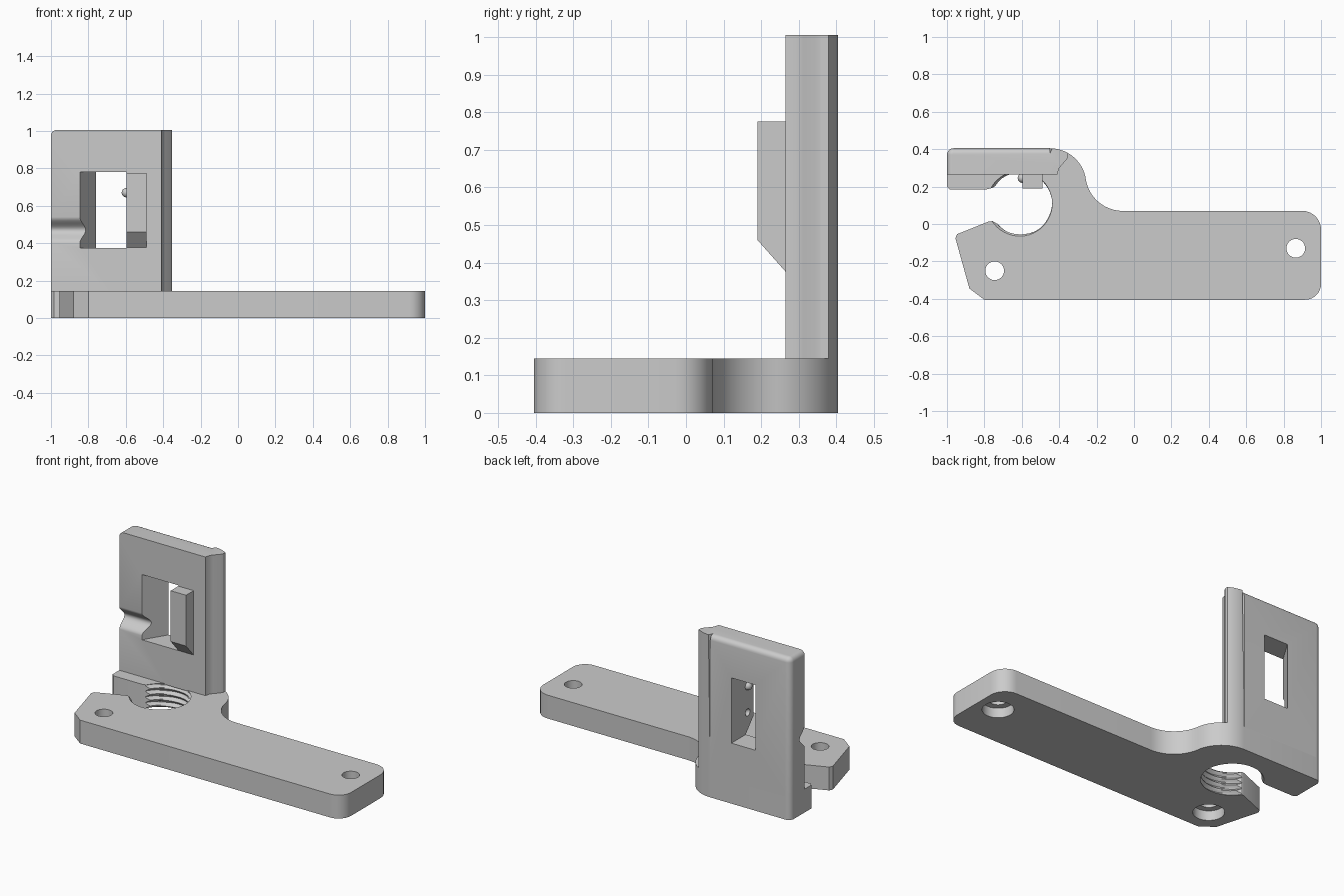
import bpy, bmesh
from math import sin, cos, pi, radians
from mathutils import Vector

if "Cube" in bpy.data.objects:
    bpy.data.objects.remove(bpy.data.objects["Cube"], do_unlink=True)

grey = bpy.data.materials.new("light grey plastic")
grey.use_nodes = True
colour = (0.6, 0.6, 0.6, 1)
grey.diffuse_color = colour
grey.node_tree.nodes["Principled BSDF"].inputs["Base Color"].default_value = colour

BASE_TOP = 0.145
WALL_TOP = 1.005
FRONT = 0.265


def arc(cx, cy, r, start, end, n=8):
    angles = [radians(start + (end - start) * i / n) for i in range(n + 1)]
    return [(cx + r * cos(a), cy + r * sin(a)) for a in angles]


def finish(name, bm):
    bmesh.ops.recalc_face_normals(bm, faces=bm.faces)
    mesh = bpy.data.meshes.new(name)
    bm.to_mesh(mesh)
    bm.free()
    mesh.materials.append(grey)
    obj = bpy.data.objects.new(name, mesh)
    bpy.context.collection.objects.link(obj)
    return obj


def prism_mesh(points, axis, low, high):
    """Extrude an outline along z (points are x, y) or x (points are y, z)."""
    bm = bmesh.new()
    place = (lambda p: (p[0], p[1], low)) if axis == "z" else (lambda p: (low, p[0], p[1]))
    face = bm.faces.new([bm.verts.new(place(p)) for p in points])
    step = Vector((0, 0, high - low)) if axis == "z" else Vector((high - low, 0, 0))
    out = bmesh.ops.extrude_face_region(bm, geom=[face], use_keep_orig=True)
    moved = [g for g in out["geom"] if isinstance(g, bmesh.types.BMVert)]
    bmesh.ops.translate(bm, verts=moved, vec=step)
    return bm


def prism(name, points, axis, low, high):
    return finish(name, prism_mesh(points, axis, low, high))


def ball(name, centre, r):
    bm = bmesh.new()
    bmesh.ops.create_uvsphere(bm, u_segments=20, v_segments=12, radius=r)
    bmesh.ops.translate(bm, verts=bm.verts, vec=centre)
    return finish(name, bm)


def combine(target, tool, operation):
    mod = target.modifiers.new(operation, "BOOLEAN")
    mod.operation = operation
    mod.solver = "EXACT"
    mod.object = tool
    bpy.context.view_layer.objects.active = target
    bpy.ops.object.modifier_apply(modifier=mod.name)
    bpy.data.objects.remove(tool, do_unlink=True)


def thread_cutter(cx, cy, r, depth, pitch, low, high, sides=48):
    """Closed column whose radius follows a helical triangle wave."""
    bm = bmesh.new()
    rows = round((high - low) / pitch * 6)
    rings = []
    for j in range(rows + 1):
        z = low + (high - low) * j / rows
        ring = []
        for i in range(sides):
            a = 2 * pi * i / sides
            phase = (z / pitch - i / sides) % 1
            rad = r + depth * (1 - abs(2 * phase - 1))
            ring.append(bm.verts.new((cx + rad * cos(a), cy + rad * sin(a), z)))
        rings.append(ring)
    for lower, upper in zip(rings, rings[1:]):
        for i in range(sides):
            k = (i + 1) % sides
            bm.faces.new((lower[i], lower[k], upper[k], upper[i]))
    bm.faces.new(rings[0][::-1])
    bm.faces.new(rings[-1])
    return finish("thread_cutter", bm)


# Outline pieces shared by the base and the wall
shoulder = arc(-0.45, 0.21, 0.195, 60, 90)
back_corner = arc(-0.965, 0.37, 0.035, 90, 180)

# Base plate with a clip-like open mouth on its right end
outline = [(-0.80, -0.405)]
outline += arc(0.915, -0.32, 0.085, -90, 0)
outline += arc(0.90, -0.03, 0.10, 0, 90)
outline += arc(-0.06, 0.27, 0.20, 270, 188.7, 14)
outline += arc(-0.45, 0.21, 0.195, 8.7, 60, 10)[1:-1] + shoulder + back_corner
outline += [(-1, 0.20), (-0.985, 0.185), (-0.79, 0.185), (-0.76, 0.192), (-0.735, 0.207),
            (-0.66, 0.18), (-0.66, 0.04), (-0.735, 0.003), (-0.755, 0.015),
            (-0.775, 0.014), (-0.945, -0.054), (-0.955, -0.075), (-0.88, -0.345)]
bracket = prism("bracket", outline, "z", 0, BASE_TOP)

# Threaded socket and counterbored screw holes
combine(bracket, thread_cutter(-0.605, 0.11, 0.165, 0.018, 0.036, -0.02, 0.165), "DIFFERENCE")
for x, y in ((-0.745, -0.25), (0.865, -0.13)):
    for r, top in ((0.05, 0.2), (0.088, 0.06)):
        hole = prism("hole_cutter", arc(x, y, r, 0, 360, 32)[:-1], "z", -0.05, top)
        combine(bracket, hole, "DIFFERENCE")

# Upright wall, rounded along its top back and right edges
wall_outline = [(-1, FRONT), (-0.41, FRONT), (-0.402, 0.295), (-0.39, 0.312),
                (-0.362, 0.342), (-0.353, 0.358)] + shoulder + back_corner
bm = prism_mesh(wall_outline, "z", BASE_TOP - 0.005, WALL_TOP)


def is_rounded(edge):
    ends = [v.co for v in edge.verts]
    if any(c.z < WALL_TOP - 0.001 for c in ends):
        return False
    return all(c.y > 0.36 and c.x < -0.44 for c in ends) or all(c.x < -0.999 for c in ends)


bmesh.ops.bevel(bm, geom=[e for e in bm.edges if is_rounded(e)], offset=0.03,
                segments=5, profile=0.5, affect="EDGES")
wall = finish("wall", bm)

# Window with one slanted side
window = [(-0.885, 0.20), (-0.595, 0.20), (-0.595, 0.47), (-0.72, 0.47)]
combine(wall, prism("window_cutter", window, "z", 0.375, 0.78), "DIFFERENCE")

# Soft cable groove from the outer edge into the window
groove = [(0.20, 0.40)]
for i in range(17):
    t = i / 16
    groove.append((FRONT + 0.025 * (1 - cos(2 * pi * t)), 0.40 + 0.14 * t))
groove.append((0.20, 0.54))
combine(wall, prism("groove_cutter", groove, "x", -1.05, -0.70), "DIFFERENCE")

# Raised bar beside the window, with a bump and a dimple
bar = [(0.19, 0.46), (0.19, 0.775), (0.27, 0.775), (0.27, 0.37)]
combine(wall, prism("bar", bar, "x", -0.595, -0.49), "UNION")
combine(wall, ball("bump", (-0.597, 0.245, 0.67), 0.025), "UNION")
combine(wall, ball("dimple_cutter", (-0.595, 0.245, 0.505), 0.022), "DIFFERENCE")
combine(bracket, wall, "UNION")

# Smooth curved areas, keep the edges crisp
bpy.ops.object.select_all(action="DESELECT")
bracket.select_set(True)
bpy.context.view_layer.objects.active = bracket
bpy.ops.object.shade_smooth_by_angle(angle=radians(25))
